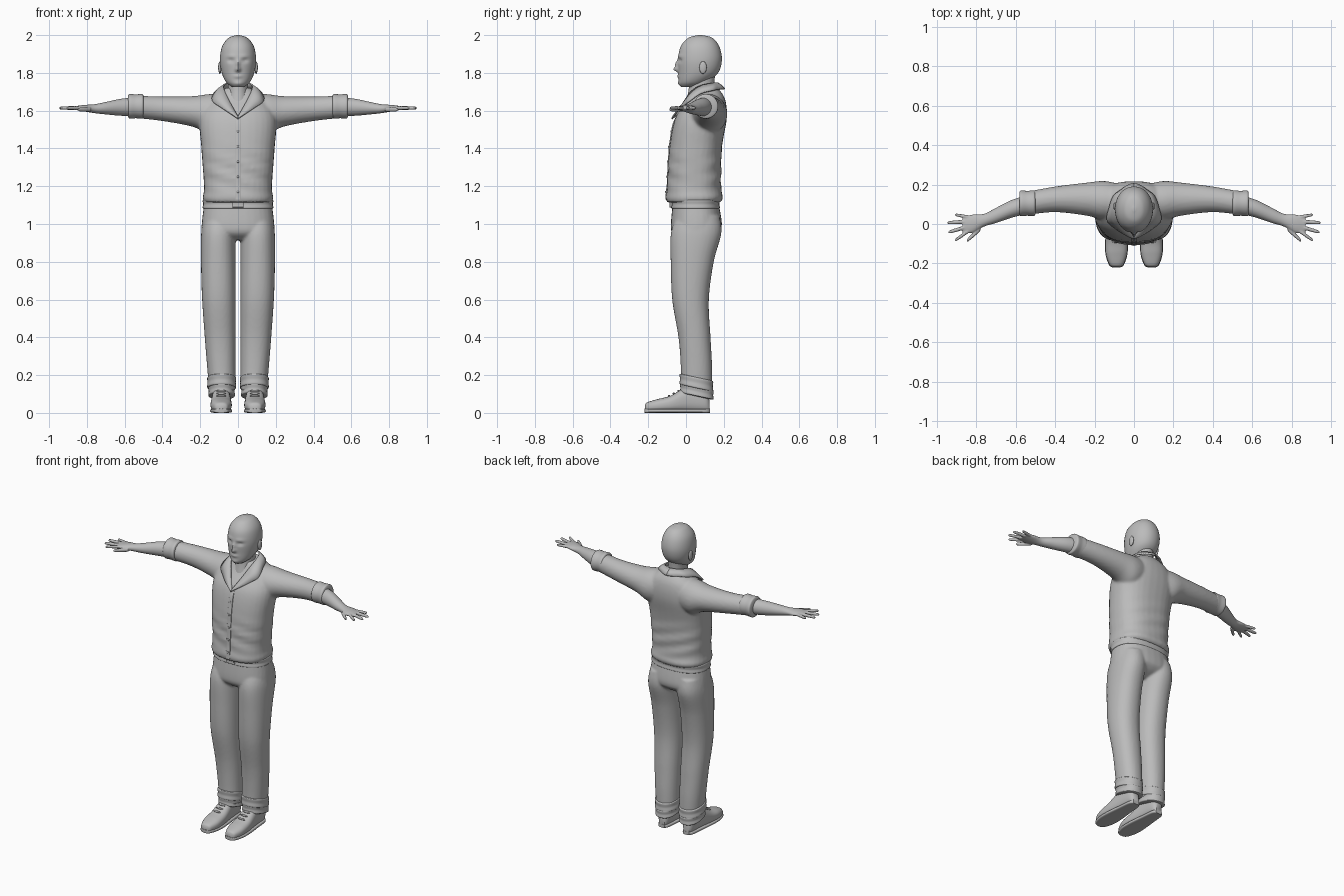
import bpy, bmesh, math
from mathutils import Matrix, Vector

cube = bpy.data.objects.get("Cube")
if cube:
    bpy.data.objects.remove(cube, do_unlink=True)

grey = bpy.data.materials.new("plain_grey")
grey.use_nodes = True
grey.diffuse_color = (.5, .5, .5, 1)
grey.node_tree.nodes["Principled BSDF"].inputs["Base Color"].default_value = grey.diffuse_color


def spline(rows, steps=8):
    """Smooth Catmull-Rom interpolation between rows of numbers."""
    vectors = [Vector(row) for row in rows]
    padded = [vectors[0], *vectors, vectors[-1]]
    result = []
    for before, start, end, after in zip(padded, padded[1:], padded[2:], padded[3:]):
        leave, arrive = (end - before) / 2, (after - start) / 2
        for step in range(steps):
            t = step / steps
            blend = t * t * (3 - 2 * t)
            result.append(start.lerp(end, blend) + leave * t * (1 - t) ** 2 - arrive * t * t * (1 - t))
    return result + [vectors[-1]]


def rounded(value, power):
    return math.copysign(abs(value) ** (2 / power), value)


def loft(bm, axis, rows, power=2, sides=32):
    """Skin rounded sections; a row is position, then low and high on each cross axis."""
    order = {"x": (2, 0, 1), "y": (0, 2, 1), "z": (0, 1, 2)}[axis]
    rings = []
    for position, a_low, a_high, b_low, b_high in spline(rows):
        ring = []
        for side in range(sides):
            angle = math.tau * side / sides
            across = rounded(math.cos(angle), power)
            along = rounded(math.sin(angle), power)
            local = ((a_low + a_high + across * (a_high - a_low)) / 2,
                     (b_low + b_high + along * (b_high - b_low)) / 2, position)
            ring.append(bm.verts.new([local[index] for index in order]))
        rings.append(ring)
    for lower, upper in zip(rings, rings[1:]):
        for side in range(sides):
            bm.faces.new((lower[side - 1], lower[side], upper[side], upper[side - 1]))
    bm.faces.new(rings[0])
    bm.faces.new(rings[-1])


def finish(name, bm, mirror=False, voxel=0):
    """Make the object, optionally mirrored and blended into one skin."""
    if mirror:
        copied = bmesh.ops.duplicate(bm, geom=bm.verts[:] + bm.edges[:] + bm.faces[:])["geom"]
        for item in copied:
            if isinstance(item, bmesh.types.BMVert):
                item.co.x *= -1
    bmesh.ops.recalc_face_normals(bm, faces=bm.faces)
    mesh = bpy.data.meshes.new(name)
    bm.to_mesh(mesh)
    bm.free()
    mesh.materials.append(grey)
    obj = bpy.data.objects.new(name, mesh)
    bpy.context.collection.objects.link(obj)
    bpy.ops.object.select_all(action="DESELECT")
    bpy.context.view_layer.objects.active = obj
    obj.select_set(True)
    bpy.ops.object.shade_smooth_by_angle(angle=math.radians(50))
    if voxel:
        blend = obj.modifiers.new("Blend", "REMESH")
        blend.mode = "VOXEL"
        blend.voxel_size = voxel
        blend.use_smooth_shade = True
        relax = obj.modifiers.new("Relax", "SMOOTH")
        relax.factor = .5
        relax.iterations = 3
    return obj


def part(name, *lofts, tweak=None, sides=32, **options):
    bm = bmesh.new()
    for spec in lofts:
        loft(bm, *spec, sides=sides)
    if tweak:
        for vert in bm.verts:
            tweak(vert.co)
    return finish(name, bm, **options)


def balls(name, spots, size, mirror=False):
    bm = bmesh.new()
    for spot in spots:
        matrix = Matrix.Translation(spot) @ Matrix.Diagonal((*size, 1))
        bmesh.ops.create_uvsphere(bm, u_segments=16, v_segments=10, radius=1, matrix=matrix)
    return finish(name, bm, mirror)


def centred(rows):
    """Rows of height, half width, front and back."""
    return [(z, -half, half, front, back) for z, half, front, back in rows]


def flipped(rows):
    return [(z, -outer, -inner, front, back) for z, inner, outer, front, back in rows]


def band(start, end, a_low, a_high, b_low, b_high, lip=.01):
    """A short sleeve of cloth with rolled edges."""
    rows = []
    for amount, inset in ((0, lip), (.1, 0), (.5, lip / 5), (.9, 0), (1, lip)):
        rows.append((start + (end - start) * amount, a_low + inset, a_high - inset,
                     b_low + inset, b_high - inset))
    return rows


# Head, with the face pushed in and out around its features
features = (
    (0, 1.818, .013, .012, .024),    # nose tip
    (0, 1.845, .01, .02, .015),      # nose bridge
    (.036, 1.887, .028, .01, .005),  # brows
    (.037, 1.866, .018, .01, -.01),  # eye sockets
    (0, 1.782, .022, .008, .007),    # lips
    (0, 1.742, .024, .012, .006),    # chin
)


def face(co):
    front = min(1, max(0, 1 - co.y / .06))
    for x, z, wide, tall, push in features:
        distance = ((abs(co.x) - x) / wide) ** 2 + ((co.z - z) / tall) ** 2
        co.y -= push * front * math.exp(-distance)


skull = centred([(1.725, .03, -.025, .05), (1.75, .062, -.038, .11), (1.8, .086, -.04, .17),
                 (1.87, .096, -.042, .19), (1.94, .084, -.028, .176), (1.985, .05, .012, .14),
                 (2, .008, .065, .085)])
part("head", ("z", skull, 2.1), tweak=face, sides=96)
part("neck", ("z", centred([(1.56, .09, -.02, .18), (1.7, .055, .012, .15), (1.8, .058, .02, .155)])))
balls("eyes", [(.037, -.013, 1.866)], (.014, .013, .009), mirror=True)
balls("ears", [(.096, .09, 1.828)], (.009, .02, .033), mirror=True)

# Shirt: body and sleeves blended into one cloth surface
torso = centred([(1.115, .178, -.1, .182), (1.14, .187, -.107, .196), (1.2, .18, -.1, .186),
                 (1.4, .194, -.088, .19), (1.56, .202, -.057, .216), (1.66, .15, .008, .207),
                 (1.72, .07, .035, .17)])
sleeve = [(.06, .04, .2, 1.5, 1.688), (.15, .02, .218, 1.475, 1.688), (.24, .042, .21, 1.515, 1.677),
          (.4, .06, .19, 1.545, 1.675), (.55, .045, .163, 1.562, 1.68)]


def cloth(co):
    # soft folds around the waist
    fade = math.exp(-((co.z - 1.27) / .1) ** 2)
    co.y += .004 * fade * math.sin(co.z * 70 + co.x * 22)


other_sleeve = [(-x, *section) for x, *section in sleeve]
part("shirt", ("z", torso, 2.4), ("x", sleeve), ("x", other_sleeve), tweak=cloth, voxel=.009)
part("sleeve_cuffs", ("x", band(.5, .582, .04, .17, 1.558, 1.688)), mirror=True)
body = spline(torso)


def chest(z):
    nearest = min(body, key=lambda row: abs(row[0] - z))
    return nearest[3]


heights = [1.13 + .04 * step for step in range(12)]
strip = [(z, -.014, .014, chest(z) - .003, chest(z) + .02) for z in heights]
part("button_placket", ("z", strip, 6))
balls("buttons", [(0, chest(z) - .003, z) for z in heights[1::2]], (.006, .004, .006))

# Collar: a folded ribbon from the nape to the open neck, with its flap width last
fold_line = [(0, .165, 1.747, .04), (.055, .14, 1.744, .045), (.075, .08, 1.732, .052),
             (.07, .03, 1.703, .066), (.045, -.008, 1.65, .045), (0, -.062, 1.565, .012)]
bm = bmesh.new()
strips = []
for x, y, z, flap in spline(fold_line):
    outward = Vector((x, (y - .1) / 5, 0)).normalized()
    fold = Vector((x, y, z))
    edge = fold + (outward - Vector((0, 0, .8))) * flap
    middle = fold.lerp(edge, .5) + outward * .004
    strips.append([bm.verts.new(point) for point in (fold, middle, edge)])
for this, following in zip(strips, strips[1:]):
    for row in range(2):
        bm.faces.new((this[row], this[row + 1], following[row + 1], following[row]))
collar = finish("collar", bm, mirror=True)
thickness = collar.modifiers.new("Thickness", "SOLIDIFY")
thickness.thickness = .008
thickness.offset = 0


# Forearms and hands
def finger(base, tip, radius=.01, z=1.614):
    rows = []
    for amount, scale in ((0, 1), (.5, 1), (.9, .8), (1, .4)):
        x, y = Vector(base).lerp(Vector(tip), amount)
        size = radius * scale
        rows.append((x, y - size, y + size, z - size, z + size))
    return "x", rows


forearm = [(.53, .055, .15, 1.57, 1.672), (.62, .032, .122, 1.573, 1.663), (.7, .005, .082, 1.58, 1.646),
           (.76, -.013, .052, 1.587, 1.634), (.82, -.045, .048, 1.597, 1.63),
           (.87, -.043, .033, 1.606, 1.622)]
part("forearms_and_hands", ("x", forearm),
     finger((.83, .033), (.908, .047), .009), finger((.85, .012), (.947, .006)),
     finger((.85, -.015), (.942, -.042)), finger((.84, -.036), (.908, -.083)),
     finger((.78, -.025), (.848, -.085), .012, 1.606), mirror=True, voxel=.004)

# Trousers: hips and legs blended together, a narrow gap between the legs
hips = centred([(1.13, .176, -.068, .168), (1, .192, -.08, .19), (.95, .185, -.072, .165),
                (.915, .12, -.03, .1)])
leg = [(z, .013, outer, front, back) for z, outer, front, back in (
    (1.04, .18, -.05, .178), (.95, .195, -.08, .187), (.8, .196, -.081, .147),
    (.6, .19, -.073, .121), (.4, .176, -.04, .13), (.25, .164, -.028, .138), (.12, .152, -.026, .139))]
part("trousers", ("z", hips, 2.4), ("z", leg, 2.2), ("z", flipped(leg), 2.2), voxel=.008)


def slant(co):
    co.z -= .22 * (co.y - .055)


part("trouser_cuffs", ("z", band(.13, .19, .01, .163, -.034, .144), 2.2),
     ("z", band(.088, .14, .016, .157, -.032, .146), 2.2), mirror=True, tweak=slant)
part("waistband", ("z", band(1.08, 1.13, -.187, .187, -.078, .179), 2.4))
part("belt_buckle", ("z", band(1.088, 1.116, -.03, .03, -.088, -.07, .003), 6))

# Shoes: rows of position, half width and height, with thin soles of the same outline
outline = [(-.218, .018, .04), (-.205, .036, .056), (-.15, .054, .073), (-.08, .055, .092),
           (.02, .045, .145), (.1, .036, .125), (.125, .02, .07)]
upper = [(y, .089 - half, .089 + half, .003, top) for y, half, top in outline]
sole = [(y * 1.01, .087 - half, .091 + half, 0, .022) for y, half, top in outline]
part("shoes", ("y", upper, 2.5), mirror=True)
part("soles", ("y", sole, 4), mirror=True)
laces = [(.089, -.09 + .025 * row, .09 + .013 * row) for row in range(3)]
balls("shoe_laces", laces, (.026, .006, .006), mirror=True)
